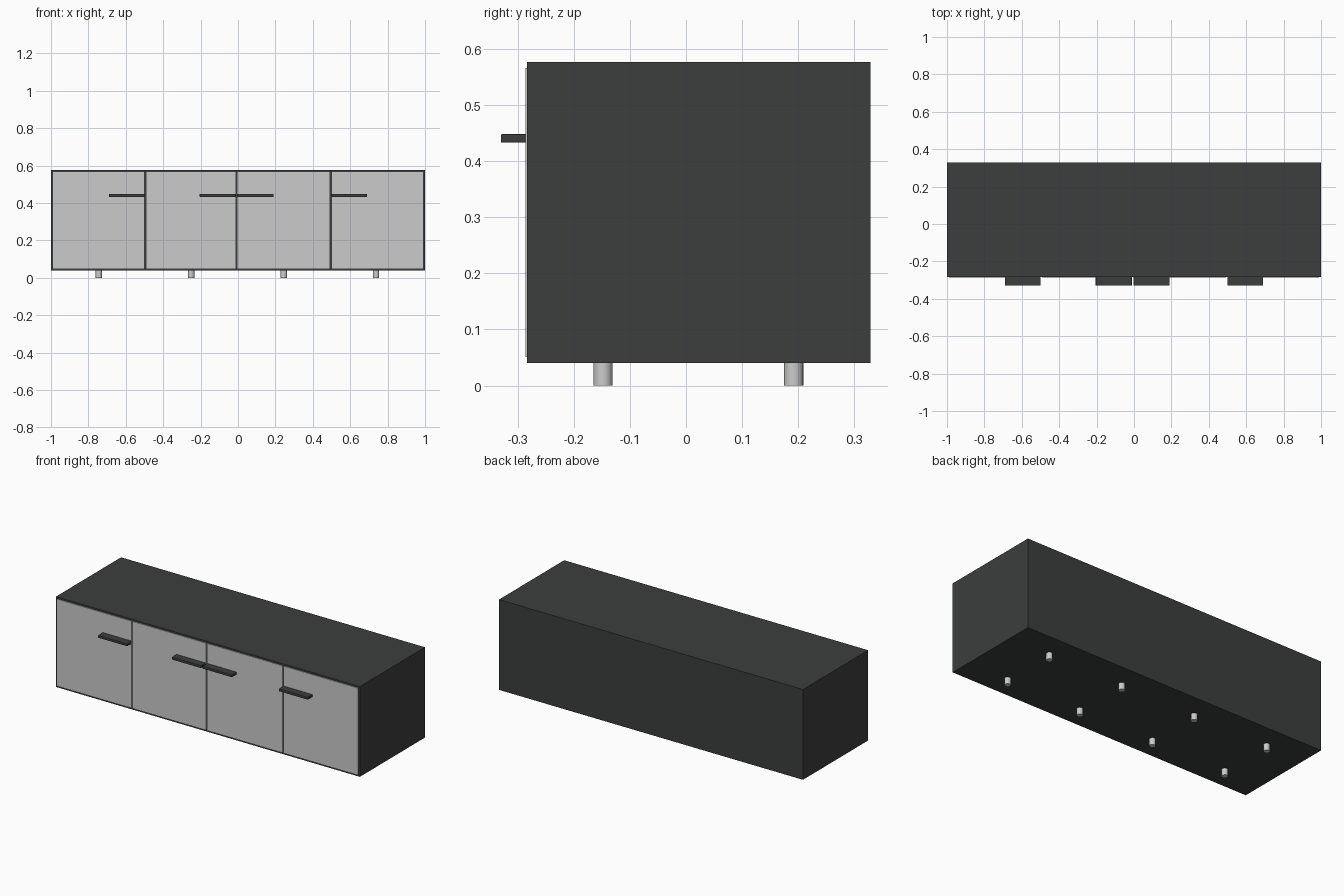
import bpy
import bmesh
from mathutils import Matrix

if "Cube" in bpy.data.objects:
    bpy.data.objects.remove(bpy.data.objects["Cube"])

dark = bpy.data.materials.new("dark_charcoal")
dark.diffuse_color = (0.045, 0.048, 0.047, 1)
dark.use_nodes = True
dark.node_tree.nodes["Principled BSDF"].inputs["Base Color"].default_value = dark.diffuse_color


def finish(name, bm, mat=None, bevel=0.0):
    mesh = bpy.data.meshes.new(name)
    bm.to_mesh(mesh)
    bm.free()
    obj = bpy.data.objects.new(name, mesh)
    bpy.context.collection.objects.link(obj)
    if mat:
        mesh.materials.append(mat)
    if bevel:
        mod = obj.modifiers.new("edge_bevel", 'BEVEL')
        mod.width, mod.segments = bevel, 2
    return obj


def box(name, x, y, z, mat=None, bevel=0.0):
    """Box spanning the (min, max) ranges x, y, z."""
    bm = bmesh.new()
    size = [b - a for a, b in (x, y, z)]
    mid = [(a + b) / 2 for a, b in (x, y, z)]
    bmesh.ops.create_cube(bm, size=1, matrix=Matrix.Translation(mid) @ Matrix.Diagonal((*size, 1)))
    return finish(name, bm, mat, bevel)


X, FRONT, BACK, BOTTOM, TOP, T = 1.0, -0.283, 0.329, 0.04, 0.577, 0.01

# Carcass panels
box("top_panel", (-X, X), (FRONT, BACK), (TOP - T, TOP), dark)
box("bottom_panel", (-X, X), (FRONT, BACK), (BOTTOM, BOTTOM + T), dark)
box("left_side", (-X, -X + T), (FRONT, BACK), (BOTTOM + T, TOP - T), dark)
box("right_side", (X - T, X), (FRONT, BACK), (BOTTOM + T, TOP - T), dark)
box("back_panel", (-X + T, X - T), (BACK - T, BACK), (BOTTOM + T, TOP - T), dark)

# Dividers standing behind the door gaps
splits = [-0.496, -0.008, 0.496]
for i, s in enumerate(splits):
    box(f"divider_{i + 1}", (s - 0.01, s + 0.01), (FRONT + 0.015, BACK - T),
        (BOTTOM + T, TOP - T), dark)

# Inset doors, proud of the carcass by a hair
edges = [-X + 0.007] + splits + [X - 0.007]
for i, (a, b) in enumerate(zip(edges, edges[1:])):
    box(f"door_{i + 1}", (a + 0.003, b - 0.003), (-0.286, -0.27), (0.051, 0.566))

# Slab handles
for i, x in enumerate([(-0.69, -0.499), (-0.205, -0.012), (-0.004, 0.19), (0.499, 0.69)]):
    box(f"handle_{i + 1}", x, (-0.33, -0.284), (0.433, 0.448), dark, bevel=0.002)

# Two rows of round feet
for row, y in (("front", -0.148), ("back", 0.192)):
    for i, x in enumerate([-0.744, -0.25, 0.245, 0.738]):
        bm = bmesh.new()
        bmesh.ops.create_cone(bm, cap_ends=True, segments=24, radius1=0.017, radius2=0.017,
                              depth=BOTTOM, matrix=Matrix.Translation((x, y, BOTTOM / 2)))
        foot = finish(f"{row}_foot_{i + 1}", bm)
        bpy.ops.object.select_all(action='DESELECT')
        foot.select_set(True)
        bpy.context.view_layer.objects.active = foot
        bpy.ops.object.shade_smooth_by_angle()
